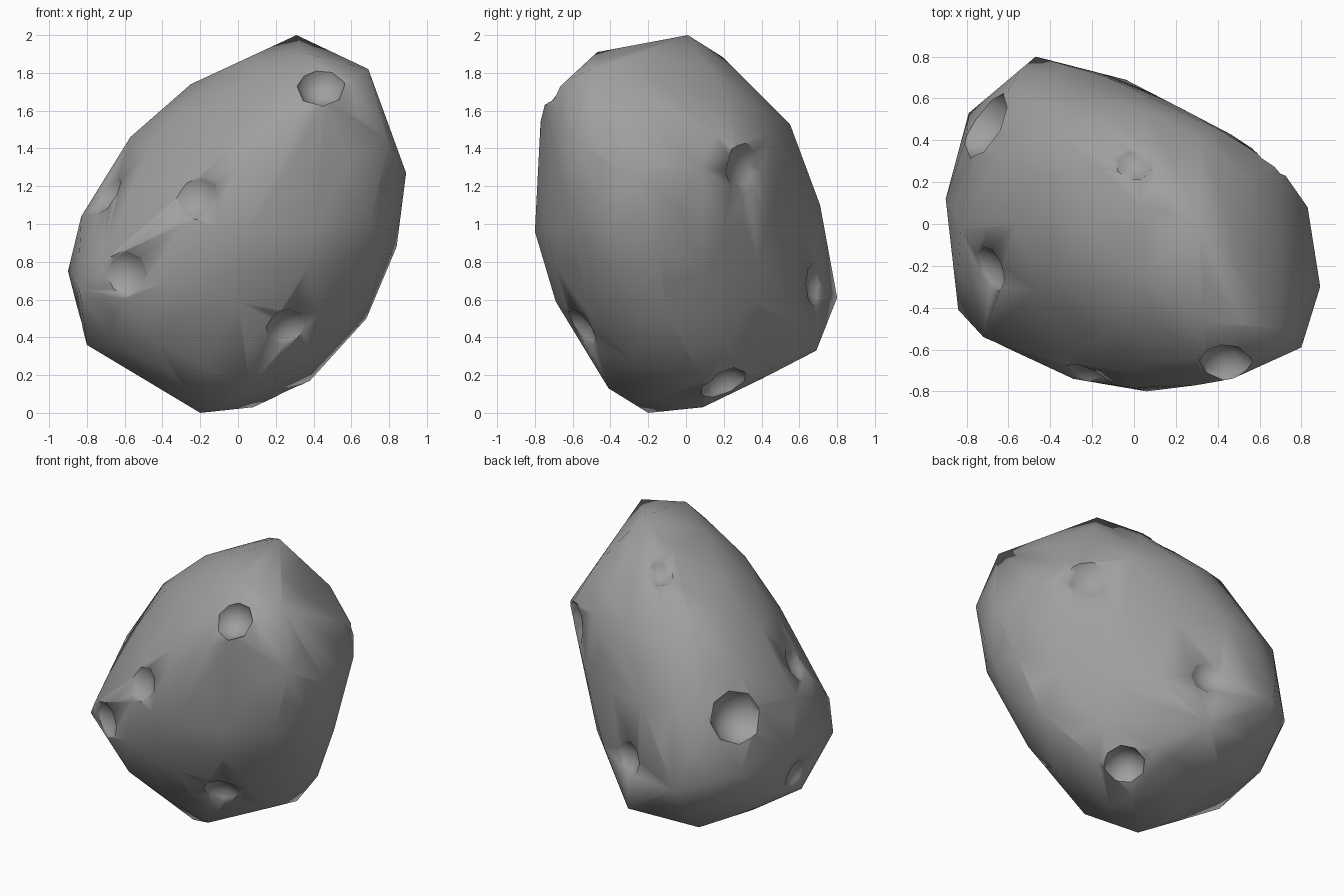
import bpy, bmesh, math
from mathutils import Vector, Matrix
from mathutils.bvhtree import BVHTree
from mathutils.geometry import convex_hull_2d

if "Cube" in bpy.data.objects:
    bpy.data.objects.remove(bpy.data.objects["Cube"])

# Key corner points of the faceted rock
corners = [
    (-.2, -.2, 0), (.31, .01, 2), (.89, -.3, 1.27), (-.9, .12, .75), (-.47, .8, .61), (.06, -.8, .96),
    (-.84, -.41, .65), (-.38, .4, .18), (.69, .28, 1.38), (.55, .22, 1.66), (.33, -.47, 1.91),
    (.69, -.5, 1.82), (-.1, -.5, 1.64), (-.25, 0, 1.74), (-.3, -.6, 1.3), (-.8, -.12, .36),
    (-.04, .69, .33), (.25, .54, .62), (.46, .43, 1), (-.15, .71, 1.1), (.45, .33, .6), (.38, .1, .17),
    (.08, .09, .03), (-.45, -.55, .4), (.06, -.41, .13), (-.83, -.03, 1.04), (-.57, 0, 1.46),
    (.02, .1, 1.86), (.8, -.59, 1.44), (.7, -.6, 1), (.43, -.52, .53), (-.57, .08, .23),
    (-.8, .28, .45), (-.79, .53, .7), (-.6, .64, 1.1), (-.35, .43, 1.6), (.1, .2, 1.88),
    (.05, .55, 1.53), (.47, -.74, 1.66), (-.29, -.74, 1), (-.72, -.54, .8), (.84, -.15, .88),
    (.68, -.1, .5), (.83, .08, 1.3), (0, -.69, .59), (.3, -.77, 1.54), (.3, -.64, 1.74),
]
# Craters: position, radius, crisp rim or soft dent
craters = [
    ((.43, -.65, 1.73), .13, True), ((.26, .22, .12), .135, True), ((-.77, .51, 1.09), .18, True),
    ((.63, .34, 1.28), .16, False), ((.28, -.6, .42), .12, False), ((-.2, -.72, 1.13), .13, False),
    ((-.66, -.2, 1.14), .12, False), ((0, .3, 1.8), .10, False), ((-.59, -.6, .74), .13, False),
    ((-.02, .72, .68), .12, False), ((-.86, 0, .52), .11, False),
]
# Directions along which the outline of the rock must not grow
views = [(1, 0, 0), (0, 1, 0), (0, 0, 1), (-.52, .74, -.42), (.52, -.74, -.42), (-.52, -.74, .42)]


def hull_mesh(points):
    bm = bmesh.new()
    for p in points:
        bm.verts.new(p)
    bmesh.ops.convex_hull(bm, input=bm.verts[:])
    bmesh.ops.delete(bm, geom=[v for v in bm.verts if not v.link_faces], context='VERTS')
    bmesh.ops.recalc_face_normals(bm, faces=bm.faces[:])
    bm.normal_update()
    return bm


def make_object(name, bm):
    mesh = bpy.data.meshes.new(name)
    bm.to_mesh(mesh)
    bm.free()
    ob = bpy.data.objects.new(name, mesh)
    bpy.context.collection.objects.link(ob)
    return ob


# Outline planes (point, outward normal) from each view
planes = []
for d in views:
    q = Vector(d).to_track_quat('Z', 'Y').to_matrix()
    flat = [(Vector(p) @ q).to_2d() for p in corners]
    ring = [flat[i] for i in convex_hull_2d(flat)]
    mid = sum(ring, Vector((0, 0))) / len(ring)
    for a, b in zip(ring, ring[1:] + ring[:1]):
        n = Vector((b.y - a.y, a.x - b.x)).normalized()
        if n.dot(a - mid) < 0:
            n = -n
        planes.append((q @ a.to_3d(), q @ n.to_3d()))

# Rock body: hull of the corners, long edges bulged outward
bm = hull_mesh(corners)
points = [v.co.copy() for v in bm.verts]
for e in bm.edges:
    if e.calc_length() > .33:
        a, b = e.verts
        d = b.co - a.co
        p = (a.co + b.co) / 2 + (d.dot(b.normal) * b.normal - d.dot(a.normal) * a.normal) / 8
        for k in range(4):
            for o, n in planes:
                over = (p - o).dot(n)
                if over > 0:
                    p -= n * over
        points.append(p)
bm.free()
bm = hull_mesh(points)
tree = BVHTree.FromBMesh(bm)
rock = make_object("asteroid_rock", bm)

# Dark grey stone
stone = bpy.data.materials.new("stone")
stone.diffuse_color = (.35, .35, .35, 1)
stone.use_nodes = True
stone.node_tree.nodes["Principled BSDF"].inputs["Base Color"].default_value = stone.diffuse_color
rock.data.materials.append(stone)

# Crater cutters: eight-sided balls resting in the surface
bm = bmesh.new()
for pos, r, crisp in craters:
    hit = tree.find_nearest(Vector(pos))[0]
    normal = Vector()
    for loc, n, i, d in tree.find_nearest_range(hit, r):
        normal += n
    normal.normalize()
    lift = .4 if crisp else 1.05
    turn = normal.to_track_quat('Z', 'Y').to_matrix().to_4x4()
    mat = Matrix.Translation(hit + normal * r * lift) @ turn
    bmesh.ops.create_uvsphere(bm, u_segments=8, v_segments=10,
                              radius=r * math.hypot(1, lift), matrix=mat)
cutter = make_object("crater_cutter", bm)
cutter.hide_render = True
cutter.data.materials.append(stone)

# Carve the craters
mod = rock.modifiers.new("craters", 'BOOLEAN')
mod.operation = 'DIFFERENCE'
mod.solver = 'EXACT'
mod.use_self = True
mod.object = cutter
bpy.context.view_layer.objects.active = rock
rock.select_set(True)
bpy.ops.object.modifier_apply(modifier=mod.name)
bpy.data.objects.remove(cutter)

# Smooth the facets, keep the deep crater rims crisp
bpy.ops.object.shade_smooth_by_angle(angle=math.radians(56))
